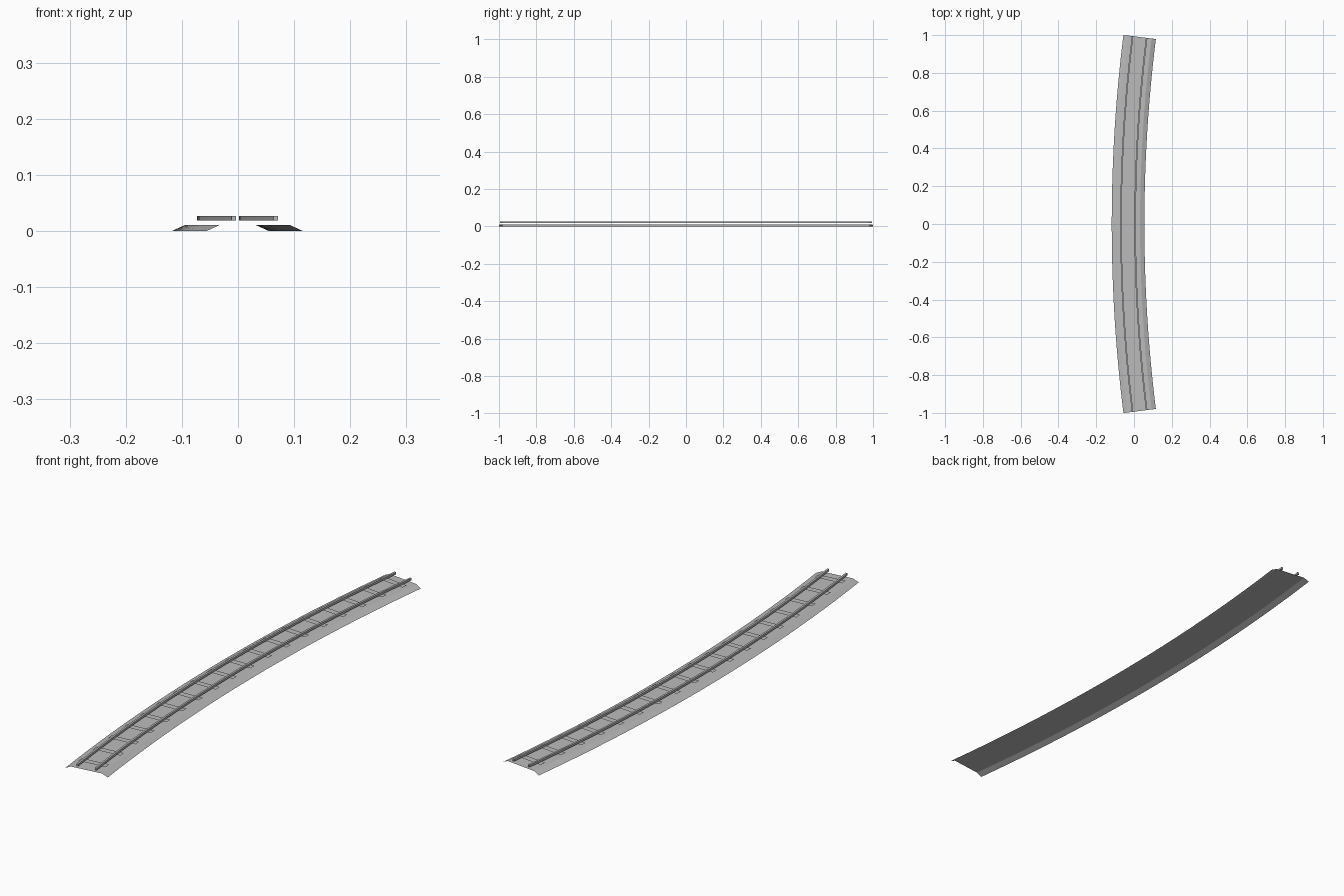
import bpy, bmesh, math

if "Cube" in bpy.data.objects:
    bpy.data.objects.remove(bpy.data.objects["Cube"])

R = 8.02                 # centreline radius of the curve
X_MID = -0.0315          # centreline x at the apex of the bend
HALF_ANGLE = math.asin(0.99 / R)
SEGMENTS = 24


def material(name, value):
    m = bpy.data.materials.new(name)
    m.diffuse_color = (value, value, value, 1)
    m.use_nodes = True
    m.node_tree.nodes["Principled BSDF"].inputs["Base Color"].default_value = m.diffuse_color
    return m


GREY = material("plain grey", 0.5)


def on_curve(angle, offset, z):
    """Point at an angle along the bend, offset sideways from the centreline."""
    r = R - offset
    return (X_MID + R - r * math.cos(angle), r * math.sin(angle), z)


def sweep(bm, profile, closed):
    """Sweep an (offset, z) profile along the bend; closed profiles get caps."""
    rings = []
    for i in range(SEGMENTS + 1):
        a = HALF_ANGLE * (2 * i / SEGMENTS - 1)
        rings.append([bm.verts.new(on_curve(a, o, z)) for o, z in profile])
    n = len(profile)
    for r0, r1 in zip(rings, rings[1:]):
        for j in range(n if closed else n - 1):
            k = (j + 1) % n
            bm.faces.new((r0[j], r0[k], r1[k], r1[j]))
    if closed:
        bm.faces.new(rings[0])
        bm.faces.new(rings[-1][::-1])


def finish(name, bm, recalc=True):
    if recalc:
        bmesh.ops.recalc_face_normals(bm, faces=bm.faces)
    mesh = bpy.data.meshes.new(name)
    bm.to_mesh(mesh)
    bm.free()
    mesh.materials.append(GREY)
    bpy.context.collection.objects.link(bpy.data.objects.new(name, mesh))


# Ballast bed: open shell with sloped shoulders, no end or bottom faces
bm = bmesh.new()
sweep(bm, [(-0.0865, 0), (-0.0635, 0.0105), (0.0635, 0.0105), (0.0865, 0)], False)
finish("ballast_bed", bm, recalc=False)

# Two rails
for name, c in (("left_rail", -0.0375), ("right_rail", 0.0375)):
    bm = bmesh.new()
    w, z0, z1 = 0.004, 0.0185, 0.027
    sweep(bm, [(c - w, z0), (c + w, z0), (c + w, z1), (c - w, z1)], True)
    finish(name, bm)

# Flat sleepers just under the rails
bm = bmesh.new()
COUNT = 18
for i in range(COUNT):
    a = HALF_ANGLE * (2 * (i + 0.5) / COUNT - 1)
    d = 0.0125 / R
    bm.faces.new([bm.verts.new(on_curve(a + s * d, o, 0.0175))
                  for s, o in ((-1, -0.056), (-1, 0.056), (1, 0.056), (1, -0.056))])
finish("sleepers", bm, recalc=False)
